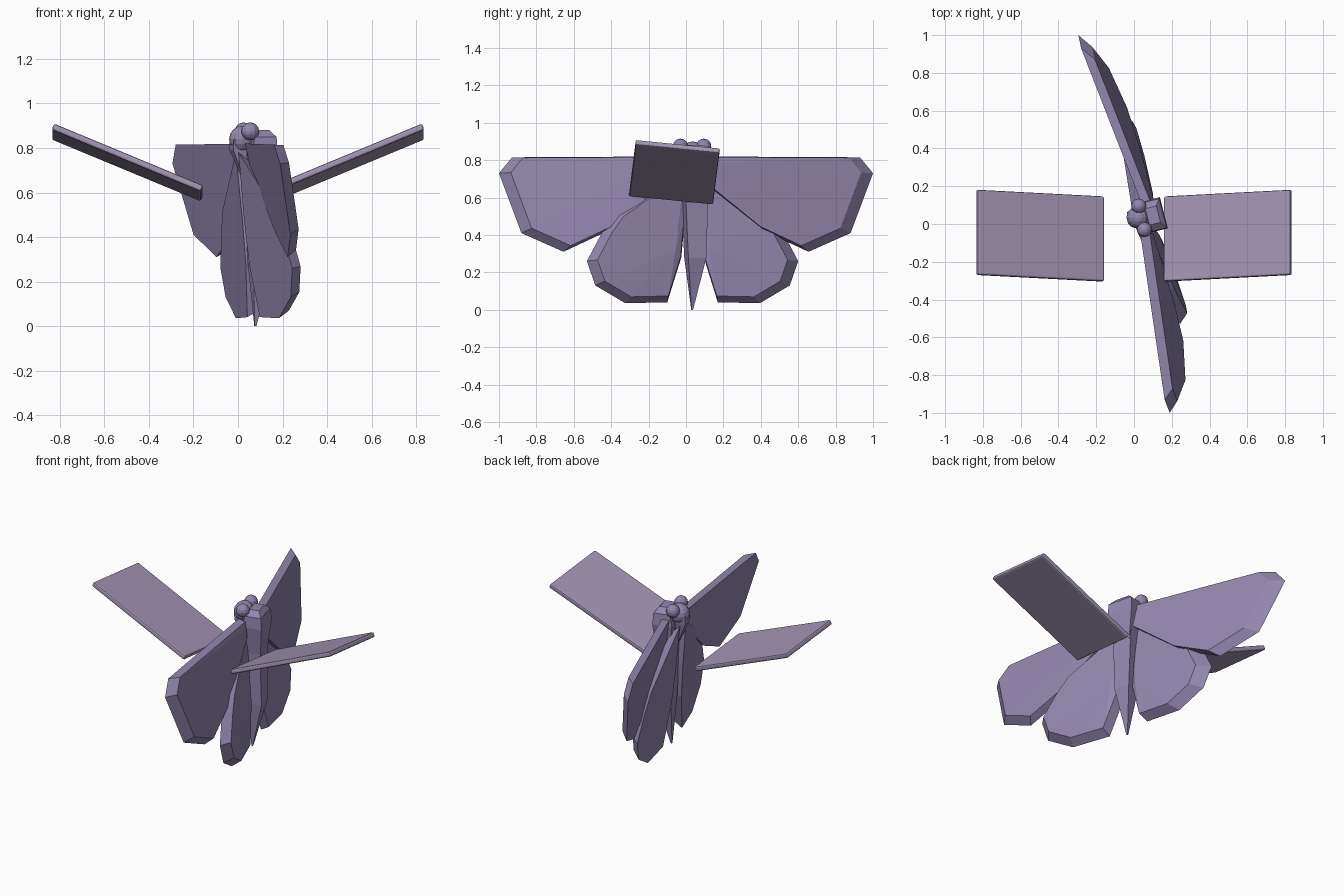
import bpy, bmesh
from mathutils import Vector, Matrix

if "Cube" in bpy.data.objects:
    bpy.data.objects.remove(bpy.data.objects["Cube"])


def material(name, rgb):
    m = bpy.data.materials.new(name)
    m.diffuse_color = (*rgb, 1)
    m.use_nodes = True
    m.node_tree.nodes["Principled BSDF"].inputs["Base Color"].default_value = m.diffuse_color
    return m


WING = material("wing_violet", (0.29, 0.24, 0.42))
PANEL = material("panel_mauve", (0.37, 0.30, 0.45))


def finish(bm, name, mat):
    bmesh.ops.recalc_face_normals(bm, faces=bm.faces)
    me = bpy.data.meshes.new(name)
    bm.to_mesh(me)
    bm.free()
    me.materials.append(mat)
    ob = bpy.data.objects.new(name, me)
    bpy.context.collection.objects.link(ob)
    return ob


def wing(name, outline, side, mid, plane, thick, pivot, scale, bulge):
    """Flat front outline, smaller raised back ring, fan to a peak."""
    bm = bmesh.new()
    at = lambda y, z, off: bm.verts.new((plane(y, z) + off, y, z))
    pts = [(mid + side * d, z) for d, z in outline]
    py, pz = mid + side * pivot[0], pivot[1]
    front = [at(y, z, 0) for y, z in pts]
    back = [at(py + (y - py) * scale, pz + (z - pz) * scale, thick) for y, z in pts]
    peak = at(py, pz, bulge)
    n = len(pts)
    bm.faces.new(front)
    for i in range(n):
        j = (i + 1) % n
        bm.faces.new((front[i], front[j], back[j], back[i]))
        bm.faces.new((back[i], back[j], peak))
    return finish(bm, name, WING)


def loft(name, rings):
    """Four-sided sections: (centre x, y, z, width x, width y)."""
    bm = bmesh.new()
    turn = Matrix.Rotation(0.25, 3, 'Z')
    loops = []
    for x, y, z, a, b in rings:
        loops.append([bm.verts.new(Vector((x, y, z)) + turn @ Vector((sx * a / 2, sy * b / 2, 0)))
                      for sx, sy in ((-1, -1), (1, -1), (1, 1), (-1, 1))])
    for p, q in zip(loops, loops[1:]):
        for i in range(4):
            j = (i + 1) % 4
            bm.faces.new((p[i], p[j], q[j], q[i]))
    bm.faces.new(loops[0])
    bm.faces.new(loops[-1])
    return finish(bm, name, WING)


def ball(name, loc, r):
    bm = bmesh.new()
    bmesh.ops.create_uvsphere(bm, u_segments=12, v_segments=8, radius=r,
                              matrix=Matrix.Translation(loc))
    return finish(bm, name, WING)


# Wings
fore = [(.04, .82), (.93, .815), (1.0, .73), (.88, .41), (.655, .31), (.42, .42), (.05, .72)]
hind = [(.04, .78), (.41, .52), (.48, .42), (.565, .26), (.52, .13), (.36, .035),
        (.135, .04), (.06, .28), (.04, .5)]
fore_planes = {1: lambda y, z: .085 - .39 * y - .15 * (z - .8),
               -1: lambda y, z: .03 - .145 * y - .2 * (z - .8)}
hind_planes = {1: lambda y, z: .085 - .23 * y - .1 * z,
               -1: lambda y, z: .055 - .38 * y - .08 * (z - .1)}
for s, tag in ((1, "left"), (-1, "right")):
    wing("forewing_" + tag, fore, s, 0.0, fore_planes[s], .05, (.1, .78), .93, .055)
    wing("hindwing_" + tag, hind, s, .035, hind_planes[s], .06, (.09, .32), .88, .075)

# Body
loft("thorax", [(.10, .045, .55, .08, .10), (.10, .045, .78, .12, .17),
                (.105, .045, .85, .10, .16), (.10, .045, .88, .06, .09)])
loft("abdomen", [(.09, .045, .70, .10, .13), (.10, .05, .28, .09, .10), (.078, .033, 0, .008, .008)])
loft("proboscis", [(.01, .035, .84, .08, .08), (.0, .035, .79, .06, .07), (.045, .04, .63, .02, .02)])
ball("head", (.02, .035, .84), .06)
ball("eye_left", (.025, .095, .875), .04)
ball("eye_right", (.055, -.03, .875), .04)

# Tilted side panels
u, v = Vector((.67, .035, .278)), Vector((0, .45, -.045))
for s, tag in ((1, "right"), (-1, "left")):
    bm = bmesh.new()
    bmesh.ops.create_cube(bm, size=1)
    n = u.cross(v).normalized() * .03
    c = Vector((.497, -.062, .735))
    for p in bm.verts:
        p.co = c + u * p.co.x + v * p.co.y + n * p.co.z
        p.co.x *= s
    panel = finish(bm, "panel_" + tag, PANEL)
    bev = panel.modifiers.new("bevel", 'BEVEL')
    bev.width, bev.segments = .009, 2
